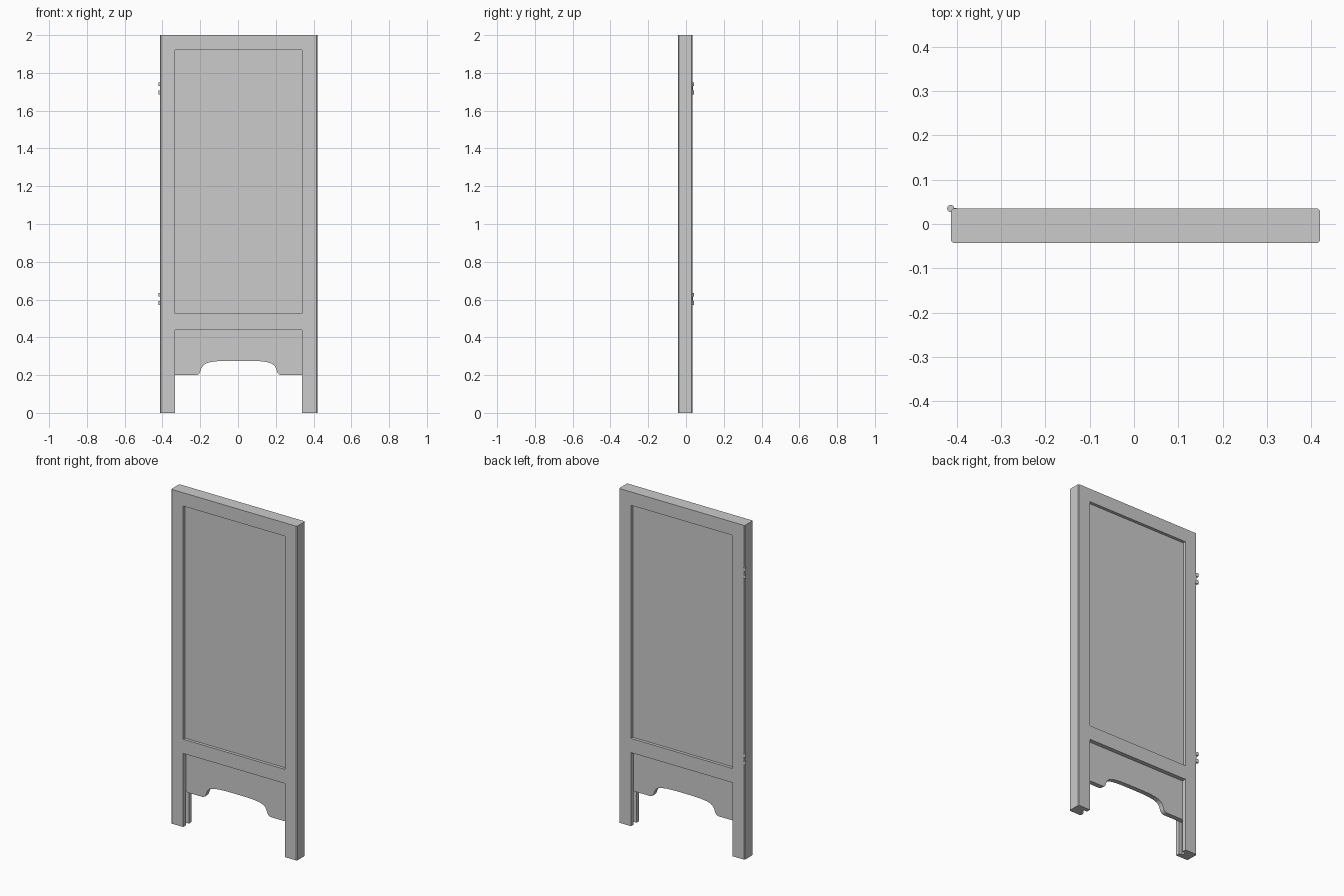
import bpy, bmesh

if "Cube" in bpy.data.objects:
    bpy.data.objects.remove(bpy.data.objects["Cube"])

XL, XR = -0.413, 0.42          # frame sides
YF, YB = -0.043, 0.035         # frame front and back
OL, OR = -0.333, 0.34          # opening sides
CX = (OL + OR) / 2


def prism(name, pts, lo, hi, axis='z'):
    """Extrude a 2D outline: (x, y) along z, or (x, z) along y."""
    place = (lambda p, h: (p[0], p[1], h)) if axis == 'z' else (lambda p, h: (p[0], h, p[1]))
    bm = bmesh.new()
    face = bm.faces.new([bm.verts.new(place(p, lo)) for p in pts])
    new = bmesh.ops.extrude_face_region(bm, geom=[face])['geom']
    d = (0, 0, hi - lo) if axis == 'z' else (0, hi - lo, 0)
    bmesh.ops.translate(bm, vec=d, verts=[v for v in new if isinstance(v, bmesh.types.BMVert)])
    bmesh.ops.recalc_face_normals(bm, faces=bm.faces)
    mesh = bpy.data.meshes.new(name)
    bm.to_mesh(mesh)
    bm.free()
    ob = bpy.data.objects.new(name, mesh)
    bpy.context.collection.objects.link(ob)
    return ob


def box(name, x0, x1, y0, y1, z0, z1):
    return prism(name, [(x0, y0), (x1, y0), (x1, y1), (x0, y1)], z0, z1)


def cut(ob, cutter):
    bpy.context.view_layer.objects.active = ob
    mod = ob.modifiers.new("cut", 'BOOLEAN')
    mod.operation = 'DIFFERENCE'
    mod.solver = 'EXACT'
    mod.object = cutter
    bpy.ops.object.modifier_apply(modifier=mod.name)
    bpy.data.objects.remove(cutter)


# frame with slightly chamfered upright corners
c = 0.005
frame = prism("frame", [(XL + c, YF), (XR - c, YF), (XR, YF + c), (XR, YB - c),
                        (XR - c, YB), (XL + c, YB), (XL, YB - c), (XL, YF + c)], 0, 2)
cut(frame, box("upper_opening", OL, OR, -0.2, 0.2, 0.525, 1.92))
cut(frame, box("lower_opening", OL, OR, -0.2, 0.2, -0.1, 0.44))

# slot in the inner leg faces that holds the apron
SF, SB = -0.018, 0.010
g = 0.02
cut(frame, box("leg_slot", OL - g, OR + g, SF, SB, -0.15, 0.42))

# main panel, recessed on both sides
box("main_panel", OL, OR, YF + 0.018, YB - 0.018, 0.525, 1.92)

# apron with arched lower edge
half = [(0.222, 0.20), (0.211, 0.206), (0.204, 0.216), (0.199, 0.232), (0.190, 0.249),
        (0.175, 0.261), (0.150, 0.269), (0.110, 0.274), (0.060, 0.276)]
arch = [(CX - x, z) for x, z in half] + [(CX + x, z) for x, z in reversed(half)]
prism("apron", [(OL - g, 0.20)] + arch + [(OR + g, 0.20), (OR + g, 0.44), (OL - g, 0.44)],
      SF, SB, 'y')

# hinges: a thin leaf on the back and two knuckles at the corner
for label, z in (("upper", 1.718), ("lower", 0.604)):
    for i, dz in enumerate((-0.022, 0.022)):
        bpy.ops.mesh.primitive_cylinder_add(vertices=16, radius=0.008, depth=0.02,
                                            location=(XL - 0.0005, YB, z + dz))
        knuckle = bpy.context.object
        knuckle.name = f"{label}_hinge_knuckle_{i + 1}"
        bpy.ops.object.shade_smooth_by_angle()
    box(f"{label}_hinge_leaf", XL + 0.004, XL + 0.012, YB - 0.003, YB + 0.001, z - 0.032, z + 0.032)
